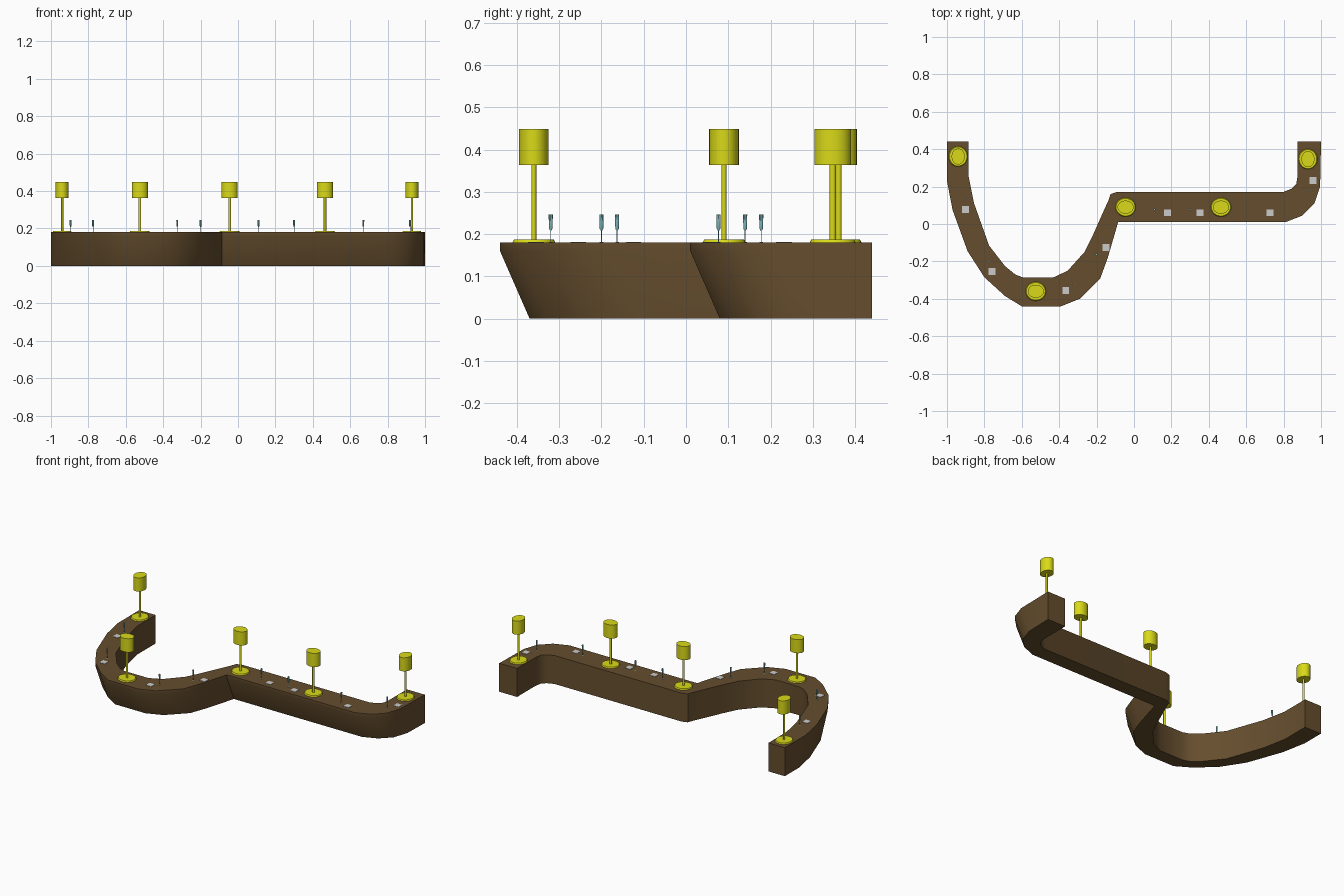
import bpy, bmesh, math

if "Cube" in bpy.data.objects:
    bpy.data.objects.remove(bpy.data.objects["Cube"])


def material(name, col):
    m = bpy.data.materials.new(name)
    m.diffuse_color = (*col, 1)
    m.use_nodes = True
    m.node_tree.nodes["Principled BSDF"].inputs["Base Color"].default_value = m.diffuse_color
    return m


wood = material("wood", (0.13, 0.075, 0.027))
yellow = material("yellow", (0.7, 0.7, 0.01))
glass = material("glass", (0.25, 0.55, 0.6))


def add(name, bm, mat=None):
    bmesh.ops.recalc_face_normals(bm, faces=bm.faces[:])
    me = bpy.data.meshes.new(name)
    bm.to_mesh(me)
    bm.free()
    ob = bpy.data.objects.new(name, me)
    bpy.context.collection.objects.link(ob)
    if mat:
        me.materials.append(mat)
    bpy.ops.object.select_all(action='DESELECT')
    ob.select_set(True)
    bpy.context.view_layer.objects.active = ob
    bpy.ops.object.shade_smooth_by_angle(angle=math.radians(35))
    return ob


def lathe(name, loc, profile, sides, mat, sx=1, sy=1):
    """Stack of rings from (radius x, radius y, z) points, capped at both ends."""
    bm = bmesh.new()
    rings = []
    for rx, ry, z in profile:
        rings.append([bm.verts.new((loc[0] + rx * math.cos(2 * math.pi * i / sides),
                                    loc[1] + ry * math.sin(2 * math.pi * i / sides), z))
                      for i in range(sides)])
    for a, b in zip(rings, rings[1:]):
        for i in range(sides):
            j = (i + 1) % sides
            bm.faces.new((a[i], a[j], b[j], b[i]))
    bm.faces.new(rings[0])
    bm.faces.new(rings[-1])
    return add(name, bm, mat)


TOP, LIP, SHEAR = 0.18, 0.16, 0.07

# Counter: stations along its path (front x, front y, back x, back y)
stations = [
    (-1, .44, -.885, .44), (-1, .23, -.885, .26), (-.97, .075, -.855, .11),
    (-.89, -.145, -.775, -.115), (-.80, -.285, -.69, -.225), (-.69, -.385, -.635, -.27),
    (-.60, -.44, -.595, -.285), (-.39, -.44, -.43, -.285), (-.29, -.40, -.355, -.25),
    (-.18, -.29, -.265, -.15), (-.14, -.18, -.22, -.06), (-.105, -.06, -.16, .075),
    (-.085, .01, -.135, .13), (-.08, .01, -.125, .16), (-.075, .01, -.09, .172),
    (.81, .01, .80, .172), (.90, .045, .845, .19), (.965, .11, .868, .215),
    (.995, .20, .875, .26), (1, .44, .875, .44)]
bm = bmesh.new()
sections = []
for k, (fx, fy, bx, by) in enumerate(stations):
    s = 0 if k in (0, len(stations) - 1) else SHEAR
    pts = [(bx, by, 0), (bx, by, TOP), (fx, fy, TOP), (fx, fy, LIP), (fx, fy + s, 0)]
    sections.append([bm.verts.new(p) for p in pts])
for a, b in zip(sections, sections[1:]):
    for i in range(5):
        j = (i + 1) % 5
        bm.faces.new((a[i], a[j], b[j], b[i]))
bm.faces.new(sections[0])
bm.faces.new(sections[-1])
add("bar_counter", bm, wood)

# Table lamps, slightly oval; the two on the end arms are turned a quarter
lamps = [(-.94, .361, True), (-.525, -.36, False), (-.045, .09, False),
         (.465, .09, False), (.93, .347, True)]
for x, y, turned in lamps:
    def oval(a, b, z):
        return (b, a, z) if turned else (a, b, z)
    lathe("lamp_base", (x, y), [oval(.054, .051, TOP), oval(.051, .047, .187)], 32, yellow)
    lathe("lamp_stem", (x, y), [oval(.007, .006, .185), oval(.007, .006, .366)], 16, yellow)
    lathe("lamp_shade", (x, y), [oval(.043, .035, .363), oval(.043, .035, .449)], 32, yellow)

# Stemmed glasses
for x, y in [(-.895, .14), (-.775, -.2), (-.325, -.32), (-.2, -.163),
             (.11, .077), (.3, .077), (.67, .077), (.92, .178)]:
    lathe("glass", (x, y), [(r, r, z) for r, z in
          [(.0045, TOP), (.0045, .181), (.0012, .182), (.0012, .208),
           (.0045, .213), (.0052, .246)]], 10, glass)

# Napkins
for x, y in [(-.9, .078), (-.76, -.255), (-.365, -.355), (-.15, -.125),
             (.18, .06), (.353, .06), (.727, .06), (.957, .232)]:
    bm = bmesh.new()
    bmesh.ops.create_cube(bm, size=1)
    for v in bm.verts:
        v.co = (x + v.co.x * .037, y + v.co.y * .037, .181 + v.co.z * .002)
    add("napkin", bm)
